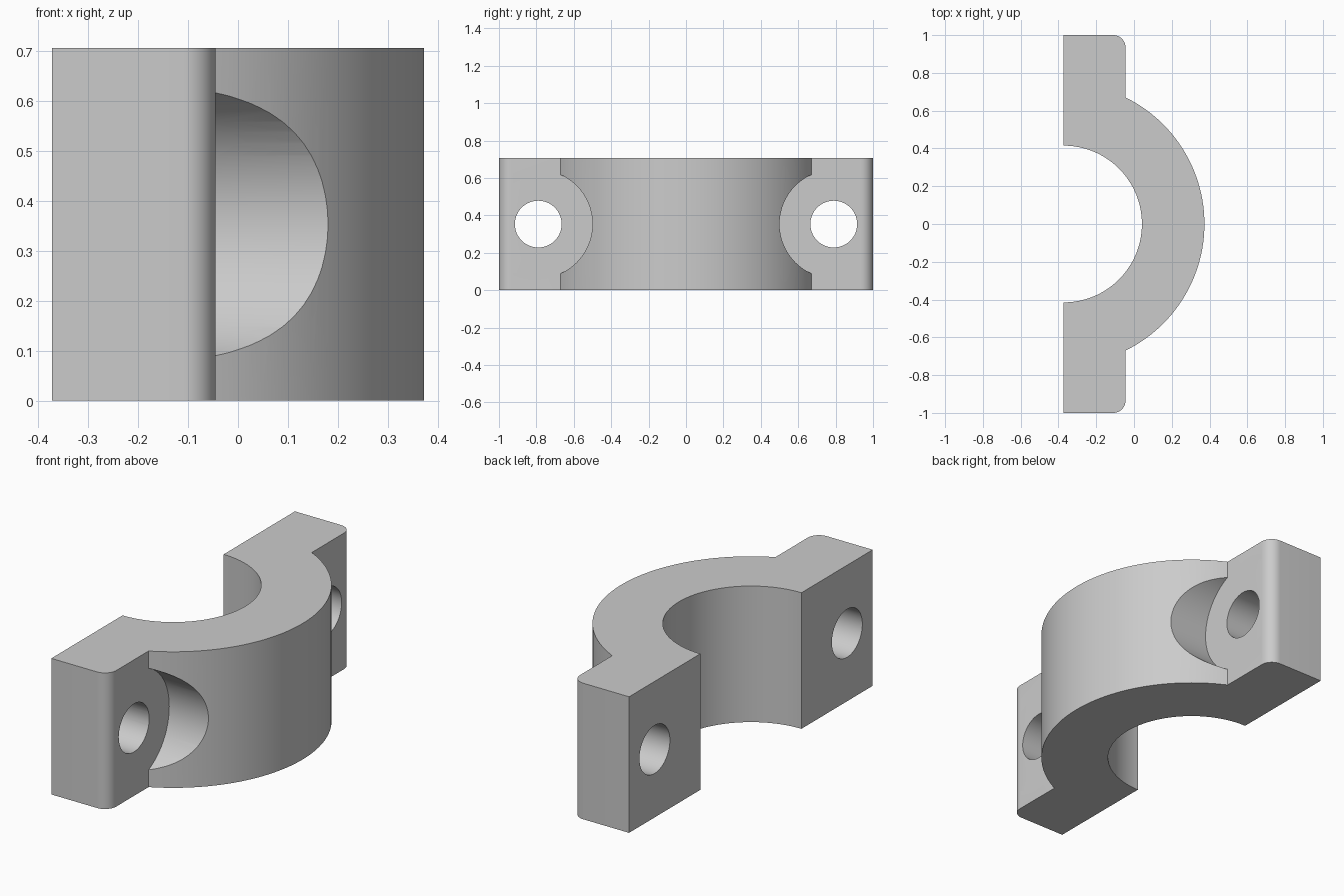
import bpy, bmesh
from math import pi, sin, cos, acos
from mathutils import Vector

cube = bpy.data.objects.get("Cube")
if cube:
    bpy.data.objects.remove(cube, do_unlink=True)

H = 0.707            # height of the clamp
BACK = -0.373        # flat mating face, also the bore axis
LUG = -0.045         # outer face of the lugs
R_IN, R_OUT = 0.415, 0.746
FILLET = 0.065
HOLE_Y, HOLE_R, SEAT_R = 0.79, 0.125, 0.29

grey = bpy.data.materials.new("plain grey")
grey.use_nodes = True
grey.diffuse_color = (0.6, 0.6, 0.6, 1)
grey.node_tree.nodes["Principled BSDF"].inputs["Base Color"].default_value = (0.6, 0.6, 0.6, 1)


def arc(cx, cy, r, a0, a1, n):
    steps = [a0 + (a1 - a0) * i / n for i in range(n + 1)]
    return [(cx + r * cos(a), cy + r * sin(a)) for a in steps]


def prism(name, points, direction):
    """Extrude a closed outline of 3D points along a direction."""
    bm = bmesh.new()
    face = bm.faces.new([bm.verts.new(p) for p in points])
    new = bmesh.ops.extrude_face_region(bm, geom=[face])["geom"]
    bmesh.ops.translate(bm, vec=Vector(direction),
                        verts=[v for v in new if isinstance(v, bmesh.types.BMVert)])
    bmesh.ops.recalc_face_normals(bm, faces=bm.faces)
    mesh = bpy.data.meshes.new(name)
    bm.to_mesh(mesh)
    bm.free()
    mesh.materials.append(grey)
    obj = bpy.data.objects.new(name, mesh)
    bpy.context.collection.objects.link(obj)
    return obj


def cylinder_x(name, y, r, x0, x1):
    ring = [(x0, py, pz) for py, pz in arc(y, H / 2, r, 0, 2 * pi, 64)[:-1]]
    return prism(name, ring, (x1 - x0, 0, 0))


# Clamp body: half ring with a rounded lug at each end
meet = acos((LUG - BACK) / R_OUT)
rounded = arc(LUG - FILLET, 1 - FILLET, FILLET, 0, pi / 2, 10)
outline = arc(BACK, 0, R_OUT, -meet, meet, 64)
outline += rounded + [(BACK, 1)]
outline += arc(BACK, 0, R_IN, pi / 2, -pi / 2, 64)
outline += [(BACK, -1)] + [(x, -y) for x, y in reversed(rounded)]
body = prism("clamp_body", [(x, y, 0) for x, y in outline], (0, 0, H))

# Bolt holes and round bolt head clearances
cutters = []
for side, y in (("front", -HOLE_Y), ("back", HOLE_Y)):
    cutters.append(cylinder_x(side + "_head_clearance", y, SEAT_R, LUG, 0.6))
    cutters.append(cylinder_x(side + "_bolt_hole", y, HOLE_R, -0.6, 0.3))

bpy.context.view_layer.objects.active = body
body.select_set(True)
for cutter in cutters:
    mod = body.modifiers.new(cutter.name, "BOOLEAN")
    mod.operation = "DIFFERENCE"
    mod.solver = "EXACT"
    mod.object = cutter
    bpy.ops.object.modifier_apply(modifier=mod.name)
for cutter in cutters:
    bpy.data.objects.remove(cutter, do_unlink=True)

# Smooth curved walls, crisp edges
bpy.ops.object.select_all(action="DESELECT")
body.select_set(True)
bpy.ops.object.shade_smooth_by_angle(angle=pi / 6)
